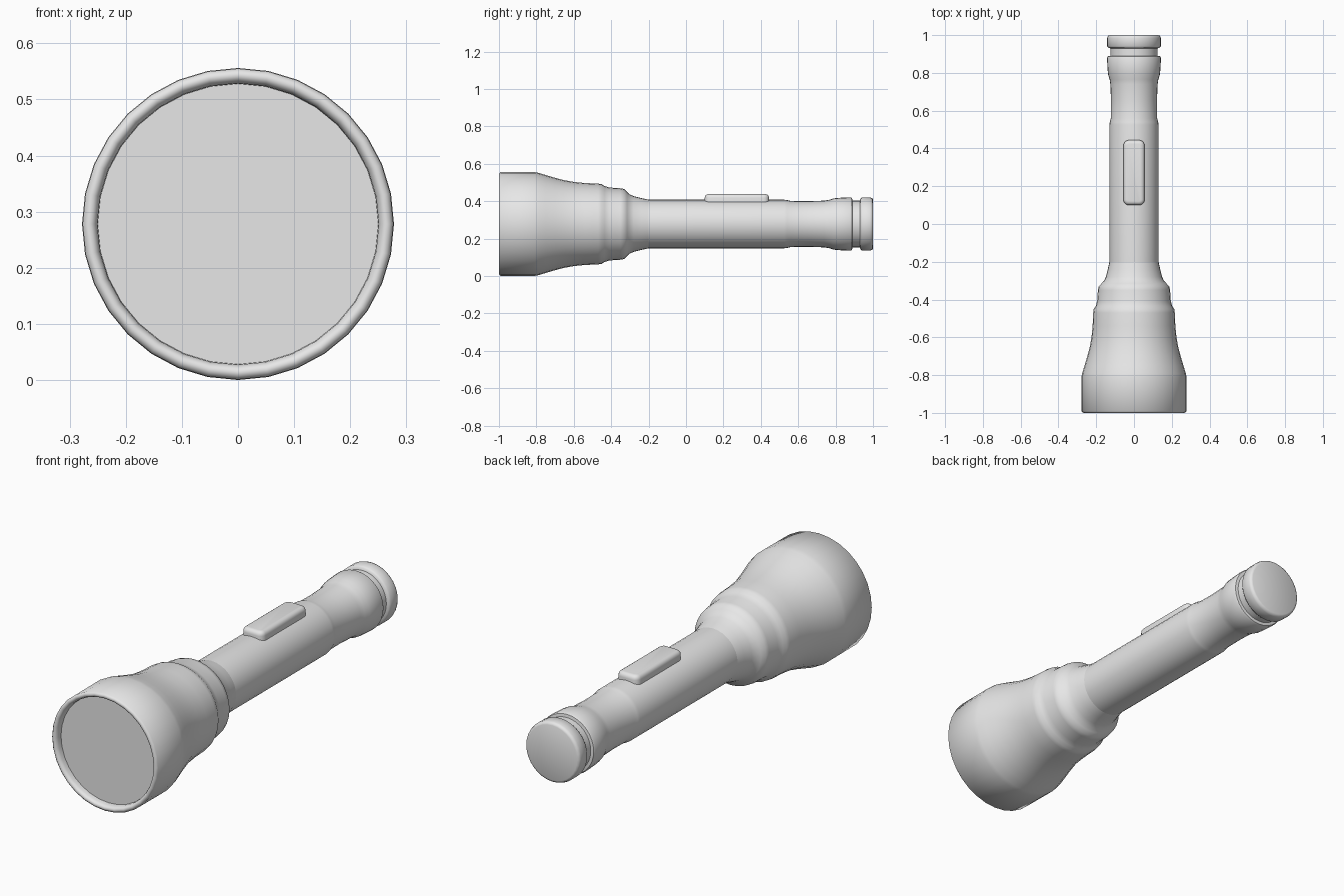
import bpy, bmesh, math
from mathutils import Matrix

cube = bpy.data.objects.get("Cube")
if cube:
    bpy.data.objects.remove(cube, do_unlink=True)

SIDES = 32
AXIS_Z = 0.278

grey = bpy.data.materials.new("plain grey")
grey.use_nodes = True
colour = (0.8, 0.8, 0.8, 1)
grey.diffuse_color = colour
grey.node_tree.nodes["Principled BSDF"].inputs["Base Color"].default_value = colour


def finish(bm, name, angle):
    bmesh.ops.recalc_face_normals(bm, faces=bm.faces)
    mesh = bpy.data.meshes.new(name)
    bm.to_mesh(mesh)
    bm.free()
    mesh.materials.append(grey)
    obj = bpy.data.objects.new(name, mesh)
    bpy.context.collection.objects.link(obj)
    bpy.ops.object.select_all(action="DESELECT")
    obj.select_set(True)
    bpy.context.view_layer.objects.active = obj
    bpy.ops.object.shade_smooth_by_angle(angle=math.radians(angle))
    return obj


def lathe(name, profile, angle=50):
    """Turn (y, radius) points around the long axis; zero radius closes an end."""
    bm = bmesh.new()
    verts = [bm.verts.new((0, y, AXIS_Z + r)) for y, r in profile]
    edges = [bm.edges.new(pair) for pair in zip(verts, verts[1:])]
    bmesh.ops.spin(bm, geom=verts + edges, cent=(0, 0, AXIS_Z), axis=(0, 1, 0),
                   angle=math.tau, steps=SIDES)
    bmesh.ops.remove_doubles(bm, verts=bm.verts, dist=0.0005)
    return finish(bm, name, angle)


# Flared head with rolled rim, stepped collar and neck
lathe("head", [
    (-0.965, 0.25), (-0.985, 0.251), (-0.996, 0.256), (-1, 0.263), (-0.999, 0.27),
    (-0.992, 0.277), (-0.81, 0.278), (-0.79, 0.274), (-0.75, 0.262), (-0.7, 0.247),
    (-0.65, 0.234), (-0.6, 0.225), (-0.54, 0.219), (-0.47, 0.216), (-0.45, 0.213),
    (-0.435, 0.203), (-0.41, 0.195), (-0.35, 0.191), (-0.33, 0.187), (-0.315, 0.172),
    (-0.3, 0.158), (-0.28, 0.149), (-0.24, 0.139), (-0.2, 0.13)])

# Recessed lens
lathe("lens", [(-0.965, 0.25), (-0.965, 0)])

# Straight barrel and tapered grip, ending at the groove
lathe("handle", [
    (-0.2, 0.13), (0.525, 0.13), (0.54, 0.128), (0.56, 0.123), (0.66, 0.122),
    (0.74, 0.125), (0.765, 0.129), (0.79, 0.137), (0.82, 0.14), (0.88, 0.143),
    (0.888, 0.139), (0.89, 0.125)])

# Groove and tail cap
lathe("tail_cap", [
    (0.89, 0.125), (0.93, 0.125), (0.933, 0.136), (0.941, 0.142), (0.985, 0.142),
    (0.996, 0.138), (1, 0.129), (1, 0)])

# Rounded slide switch on top of the barrel
bm = bmesh.new()
bmesh.ops.create_cube(bm, size=1, matrix=Matrix.Translation((0, 0.272, 0.408))
                      @ Matrix.Diagonal((0.112, 0.344, 0.06, 1)))
uprights = [e for e in bm.edges if abs(e.verts[0].co.z - e.verts[1].co.z) > 0.01]
bmesh.ops.bevel(bm, geom=uprights, offset=0.028, segments=4, profile=0.5,
                affect="EDGES")
top = max(v.co.z for v in bm.verts)
rim = [e for e in bm.edges if all(v.co.z > top - 0.001 for v in e.verts)]
bmesh.ops.bevel(bm, geom=rim, offset=0.02, segments=4, profile=0.5, affect="EDGES")
finish(bm, "switch", 50)
